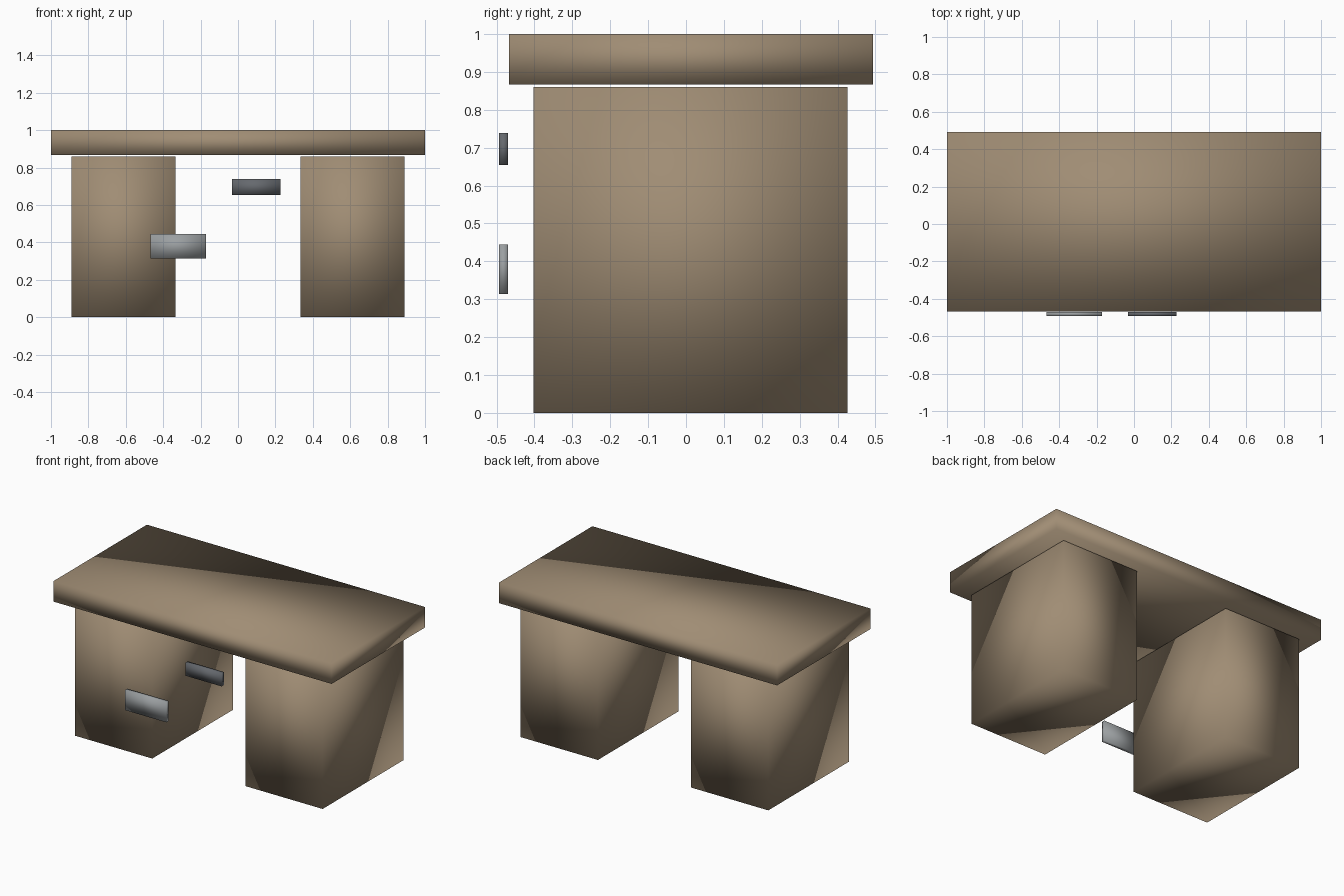
import bpy

cube = bpy.data.objects.get("Cube")
if cube:
    bpy.data.objects.remove(cube, do_unlink=True)


def make_material(name, rgb):
    mat = bpy.data.materials.new(name)
    mat.use_nodes = True
    colour = (*rgb, 1.0)
    mat.diffuse_color = colour
    mat.node_tree.nodes["Principled BSDF"].inputs["Base Color"].default_value = colour
    return mat


def box(name, low, high, mat):
    """Softly shaded box spanning two opposite corners."""
    centre = [(a + b) / 2 for a, b in zip(low, high)]
    bpy.ops.mesh.primitive_cube_add(size=1, location=centre)
    obj = bpy.context.object
    obj.name = name
    obj.scale = [b - a for a, b in zip(low, high)]
    bpy.ops.object.transform_apply(location=False, rotation=False, scale=True)
    bpy.ops.object.shade_smooth()
    obj.data.materials.append(mat)
    return obj


wood = make_material("brown wood", (0.35, 0.265, 0.175))
light_metal = make_material("light grey metal", (0.33, 0.35, 0.36))
dark_metal = make_material("dark grey metal", (0.13, 0.14, 0.155))

# Desk top, separated from the pedestals by a thin gap
box("desk_top", (-1, -0.467, 0.867), (1, 0.493, 1), wood)

# Pedestals
box("right_pedestal", (-0.89, -0.402, 0), (-0.335, 0.426, 0.86), wood)
box("left_pedestal", (0.335, -0.402, 0), (0.89, 0.426, 0.86), wood)

# Floating plates in front
box("light_plate", (-0.467, -0.493, 0.314), (-0.17, -0.47, 0.445), light_metal)
box("dark_plate", (-0.033, -0.493, 0.654), (0.227, -0.47, 0.739), dark_metal)
